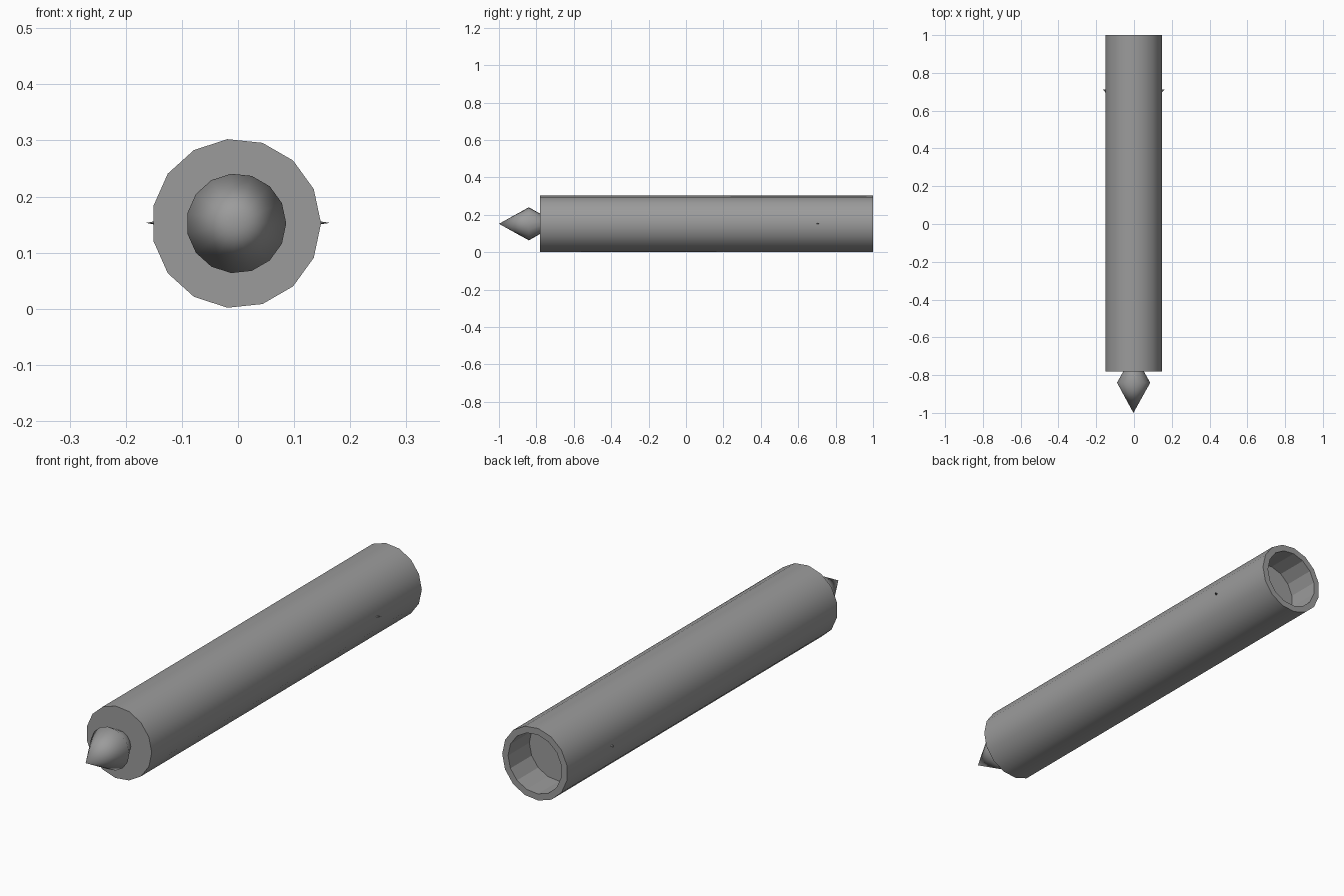
import bpy, bmesh, math
from mathutils import Vector

if "Cube" in bpy.data.objects:
    bpy.data.objects.remove(bpy.data.objects["Cube"])

CX, CZ, SIDES = -0.003, 0.152, 15

grey = bpy.data.materials.new("mid_grey")
grey.diffuse_color = (0.33, 0.33, 0.33, 1)
grey.use_nodes = True
grey.node_tree.nodes["Principled BSDF"].inputs["Base Color"].default_value = grey.diffuse_color


def finish(bm, name):
    bmesh.ops.recalc_face_normals(bm, faces=bm.faces)
    mesh = bpy.data.meshes.new(name)
    bm.to_mesh(mesh)
    bm.free()
    mesh.materials.append(grey)
    obj = bpy.data.objects.new(name, mesh)
    bpy.context.collection.objects.link(obj)
    return obj


def lathe(name, profile, flat_from=99):
    """Spin (radius, y) points about the long axis; a zero radius is a tip.
    Bands from index flat_from onward stay flat shaded."""
    bm = bmesh.new()
    rings = []
    for r, y in profile:
        n = SIDES if r > 0 else 1
        rings.append([bm.verts.new((CX + r * math.cos(math.tau * i / SIDES), y,
                                    CZ + r * math.sin(math.tau * i / SIDES)))
                      for i in range(n)])
    for k, (a, b) in enumerate(zip(rings, rings[1:])):
        for i in range(SIDES):
            j = (i + 1) % SIDES
            quad = [a[i % len(a)], a[j % len(a)], b[j % len(b)], b[i % len(b)]]
            face = bm.faces.new(list(dict.fromkeys(quad)))
            # end rims stay flat, long walls are smooth
            face.smooth = k < flat_from and profile[k][1] != profile[k + 1][1]
    for ring in (rings[0], rings[-1]):
        if len(ring) > 2:
            bm.faces.new(ring)
    for e in bm.edges:
        if len(e.link_faces) == 2:
            e.smooth = e.calc_face_angle(0) < math.radians(30)
    return finish(bm, name)


# Tube body with a shallow open bore at the back
lathe("tube_body", [(0.151, -0.78), (0.151, 1.0), (0.124, 1.0), (0.124, 0.86)], flat_from=1)

# Pointed nose that narrows again where it enters the body
lathe("nose_cone", [(0, -1.0), (0.089, -0.84), (0.043, -0.76)])


# Tiny swept spikes on both sides near the back
def spike(name, side, tip_x):
    bm = bmesh.new()
    base = [bm.verts.new((CX + side * 0.14, 0.70 + dy, CZ + 0.001 + dz))
            for dy, dz in ((-0.014, 0), (0, 0.004), (0.012, 0), (0, -0.004))]
    tip = bm.verts.new(Vector((tip_x, 0.712, CZ + 0.001)))
    bm.faces.new(base)
    for i in range(4):
        bm.faces.new((base[i], base[(i + 1) % 4], tip))
    finish(bm, name)


spike("right_spike", 1, 0.164)
spike("left_spike", -1, -0.164)
